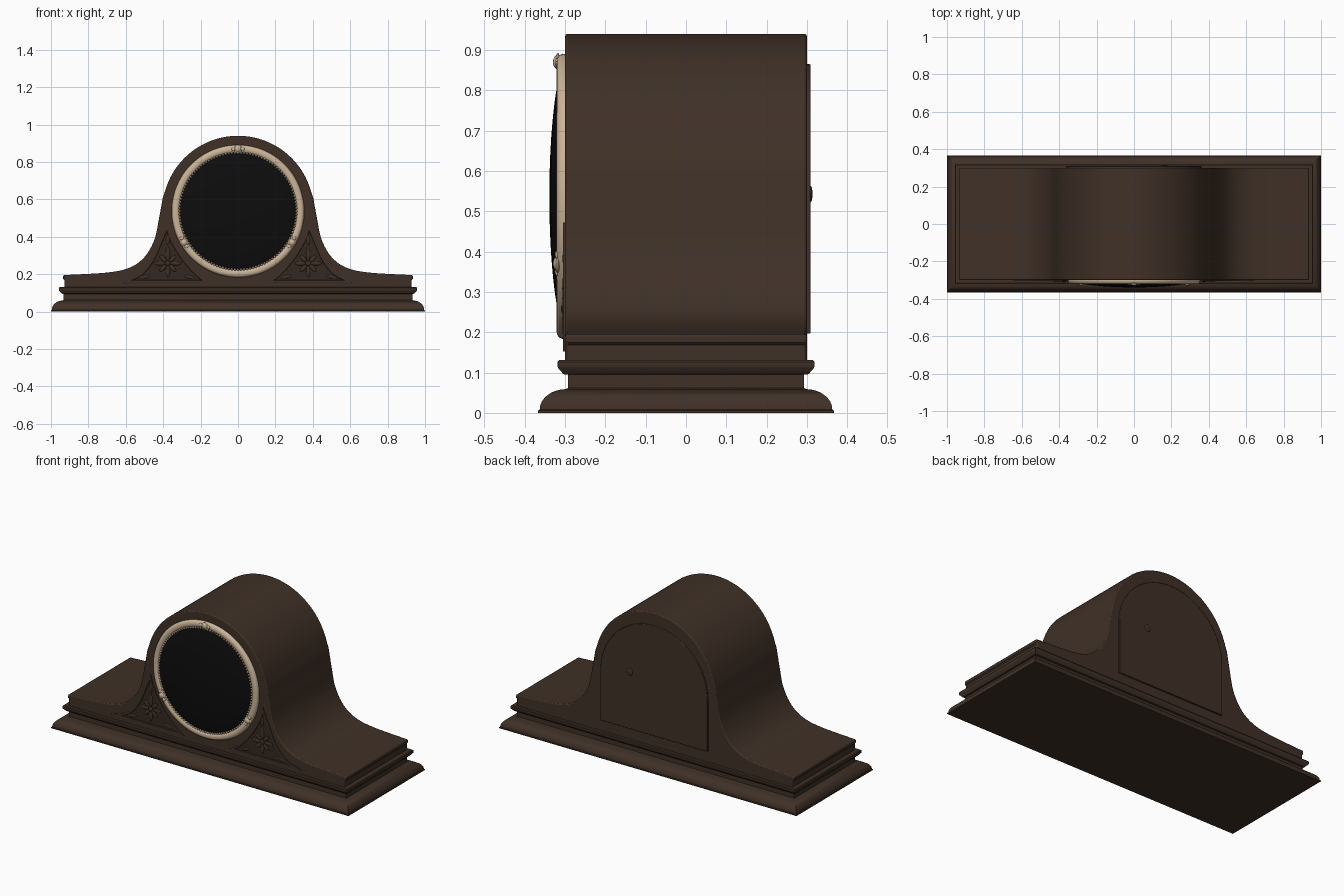
import bpy, bmesh, math
from mathutils import Vector, Matrix

if "Cube" in bpy.data.objects:
    bpy.data.objects.remove(bpy.data.objects["Cube"])


def material(name, rgb):
    m = bpy.data.materials.new(name)
    m.diffuse_color = (*rgb, 1)
    m.use_nodes = True
    m.node_tree.nodes["Principled BSDF"].inputs["Base Color"].default_value = m.diffuse_color
    return m


WOOD = material("dark walnut", (0.050, 0.030, 0.020))
SHADE = material("deep walnut", (0.034, 0.021, 0.015))
CREAM = material("pale brass", (0.60, 0.46, 0.32))
BLACK = material("black glass", (0.004, 0.004, 0.004))
CZ = 0.537  # height of the dial centre


def finish(bm, name, *mats, angle=35):
    bmesh.ops.recalc_face_normals(bm, faces=bm.faces)
    me = bpy.data.meshes.new(name)
    bm.to_mesh(me)
    bm.free()
    ob = bpy.data.objects.new(name, me)
    bpy.context.collection.objects.link(ob)
    for m in mats:
        me.materials.append(m)
    bpy.ops.object.select_all(action='DESELECT')
    ob.select_set(True)
    bpy.context.view_layer.objects.active = ob
    bpy.ops.object.shade_smooth_by_angle(angle=math.radians(angle))
    return ob


def spline(pts, n=8):
    """Smooth curve through 2D points."""
    p = [Vector(q) for q in pts]
    p = [2 * p[0] - p[1]] + p + [2 * p[-1] - p[-2]]
    out = []
    for a, b, c, d in zip(p, p[1:], p[2:], p[3:]):
        for i in range(n):
            t = i / n
            out.append(0.5 * (2 * b + (c - a) * t + (2 * a - 5 * b + 4 * c - d) * t * t
                              + (3 * b - a - 3 * c + d) * t ** 3))
    return out + [p[-2]]


def slab(outline, y0, y1):
    """Extrude an x-z outline from y0 to y1; returns bmesh and the y1 face."""
    bm = bmesh.new()
    a = [bm.verts.new((x, y0, z)) for x, z in outline]
    b = [bm.verts.new((x, y1, z)) for x, z in outline]
    bm.faces.new(a)
    cap = bm.faces.new(b)
    n = len(a)
    for i in range(n):
        bm.faces.new((a[i], a[(i + 1) % n], b[(i + 1) % n], b[i]))
    bmesh.ops.recalc_face_normals(bm, faces=bm.faces)
    return bm, cap


def soften(ob, width):
    mod = ob.modifiers.new("soft edges", 'BEVEL')
    mod.width = width
    mod.segments = 2
    mod.limit_method = 'ANGLE'
    mod.angle_limit = math.radians(50)


def moulding(name, profile):
    """Stack of rectangles (half x, half y, z) skinned together."""
    bm = bmesh.new()
    rings = [[bm.verts.new((sx * hx, sy * hy, z)) for sx, sy in ((-1, -1), (1, -1), (1, 1), (-1, 1))]
             for hx, hy, z in profile]
    bm.faces.new(rings[0])
    bm.faces.new(rings[-1])
    for r, s in zip(rings, rings[1:]):
        for i in range(4):
            j = (i + 1) % 4
            bm.faces.new((r[i], r[j], s[j], s[i]))
    return finish(bm, name, WOOD)


def lathe(name, profile, mat, n=96):
    """Spin (radius, y) points about the dial axis."""
    bm = bmesh.new()
    vs = [bm.verts.new((r, y, CZ)) for r, y in profile]
    es = [bm.edges.new(e) for e in zip(vs, vs[1:])]
    bmesh.ops.spin(bm, geom=vs + es, cent=(0, 0, CZ), axis=(0, 1, 0), angle=2 * math.pi, steps=n)
    bmesh.ops.remove_doubles(bm, verts=bm.verts, dist=1e-5)
    return finish(bm, name, mat, angle=50)


def blob(bm, x, y, z, sx, sy, sz, rot=0, u=12, v=8):
    """Squashed ball turned about the y axis."""
    m = Matrix.Translation((x, y, z)) @ Matrix.Rotation(rot, 4, 'Y') @ Matrix.Diagonal((sx, sy, sz, 1))
    bmesh.ops.create_uvsphere(bm, u_segments=u, v_segments=v, radius=1, matrix=m)


# plinth: flared foot, neck and projecting bead
foot = [(1.0, 0.367, 0), (1.0, 0.367, 0.006)]
for i in range(9):
    t = math.radians(90 * i / 8)
    foot.append((0.938 + 0.058 * math.cos(t), 0.297 + 0.066 * math.cos(t), 0.008 + 0.051 * math.sin(t)))
foot += [(0.933, 0.293, 0.062), (0.933, 0.293, 0.1)]
moulding("flared_foot", foot)
moulding("bead_moulding", [(0.936, 0.298, 0.095), (0.942, 0.304, 0.096), (0.956, 0.317, 0.111),
                           (0.958, 0.319, 0.116), (0.958, 0.319, 0.126), (0.954, 0.315, 0.131)])

# tambour body: round top sweeping out to flat shoulders
half = [(0.405 * math.sin(math.radians(a)), 0.535 + 0.405 * math.cos(math.radians(a)))
        for a in range(0, 76, 3)]
half += [tuple(p) for p in spline([(0.402, 0.61), (0.422, 0.5), (0.447, 0.385), (0.5, 0.292),
                                   (0.58, 0.235), (0.7, 0.209), (0.935, 0.195)])]
half += [(0.935, 0.175), (0.928, 0.168), (0.928, 0.125)]
outline = [(-x, z) for x, z in reversed(half[1:])] + half
bm, _ = slab(outline, -0.3, 0.3)
soften(finish(bm, "tambour_body", WOOD), 0.006)

# arched back door with a small round pull
door = [(-0.36, 0.197), (0.36, 0.197)] + [
    (0.36 * math.cos(math.radians(a)), 0.505 + 0.36 * math.sin(math.radians(a))) for a in range(0, 181, 5)]
bm, _ = slab(door, 0.295, 0.309)
soften(finish(bm, "back_door", WOOD), 0.003)
bm = bmesh.new()
blob(bm, 0.163, 0.308, 0.543, 0.021, 0.006, 0.021, u=20)
finish(bm, "door_pull", WOOD)

# domed glass
lathe("dial_glass", [(0.322 * math.sin(t * math.pi / 40), -0.305 - 0.034 * math.cos(t * math.pi / 40) ** 1.3)
                     for t in range(20)] + [(0.322, -0.305)], BLACK)

# bezel ring
ring = [(0.352, -0.295), (0.354, -0.306)]
ring += [(0.333 + 0.019 * math.cos(math.radians(a)), -0.309 - 0.012 * math.sin(math.radians(a)))
         for a in range(0, 181, 20)]
ring += [(0.311, -0.307), (0.311, -0.295)]
lathe("bezel_ring", ring, CREAM)

# beading round the inner edge and three ornaments
bm = bmesh.new()
for i in range(120):
    a = 2 * math.pi * i / 120
    blob(bm, 0.3125 * math.cos(a), -0.315, CZ + 0.3125 * math.sin(a), 0.006, 0.006, 0.006, u=8, v=6)
finish(bm, "bezel_beading", CREAM)
bm = bmesh.new()
for deg in (90, 210, 330):
    a = math.radians(deg)
    for da, s in ((0, 0.018), (-0.075, 0.011), (0.075, 0.011)):
        blob(bm, 0.333 * math.cos(a + da), -0.318, CZ + 0.333 * math.sin(a + da), s, 0.012 * s / 0.018, s, u=16)
    blob(bm, 0.333 * math.cos(a), -0.318, CZ + 0.333 * math.sin(a), 0.023, 0.006, 0.023, u=16)
finish(bm, "bezel_ornaments", CREAM)

# carved corner panels with flowers, left and right
outer = spline([(0.645, 0.155), (0.53, 0.2), (0.462, 0.28), (0.417, 0.38), (0.378, 0.472)], 5)
inner = spline([(0.378, 0.472), (0.352, 0.39), (0.29, 0.287), (0.215, 0.202), (0.15, 0.155)], 5)
for side, s in (("left", -1), ("right", 1)):
    bm, cap = slab([(s * p.x, p.y) for p in outer + inner[1:]], -0.297, -0.305)
    bmesh.ops.inset_region(bm, faces=[cap], thickness=0.012, use_even_offset=True)
    bmesh.ops.inset_region(bm, faces=[cap], thickness=0.002, depth=-0.004)
    cap.material_index = 1
    finish(bm, side + "_corner_panel", WOOD, SHADE)
    bm = bmesh.new()
    fx, fz = s * 0.375, 0.258
    blob(bm, fx, -0.303, fz, 0.014, 0.007, 0.014)
    for k in range(8):
        a = k * math.pi / 4
        ln = (0.03, 0.024)[k % 2] if k else 0.038
        d = ln + 0.012
        blob(bm, fx + d * math.sin(a), -0.302, fz + d * math.cos(a), 0.011, 0.005, ln, a)
    # leaves reaching into the three corners
    for dx, dz, a, ln in ((0.0, 0.125, 0, 0.026), (0.125, -0.072, 1.75, 0.03), (-0.115, -0.072, -1.75, 0.03)):
        blob(bm, fx + s * dx, -0.302, fz + dz, 0.009, 0.004, ln, s * a)
    finish(bm, side + "_carved_flower", WOOD)
